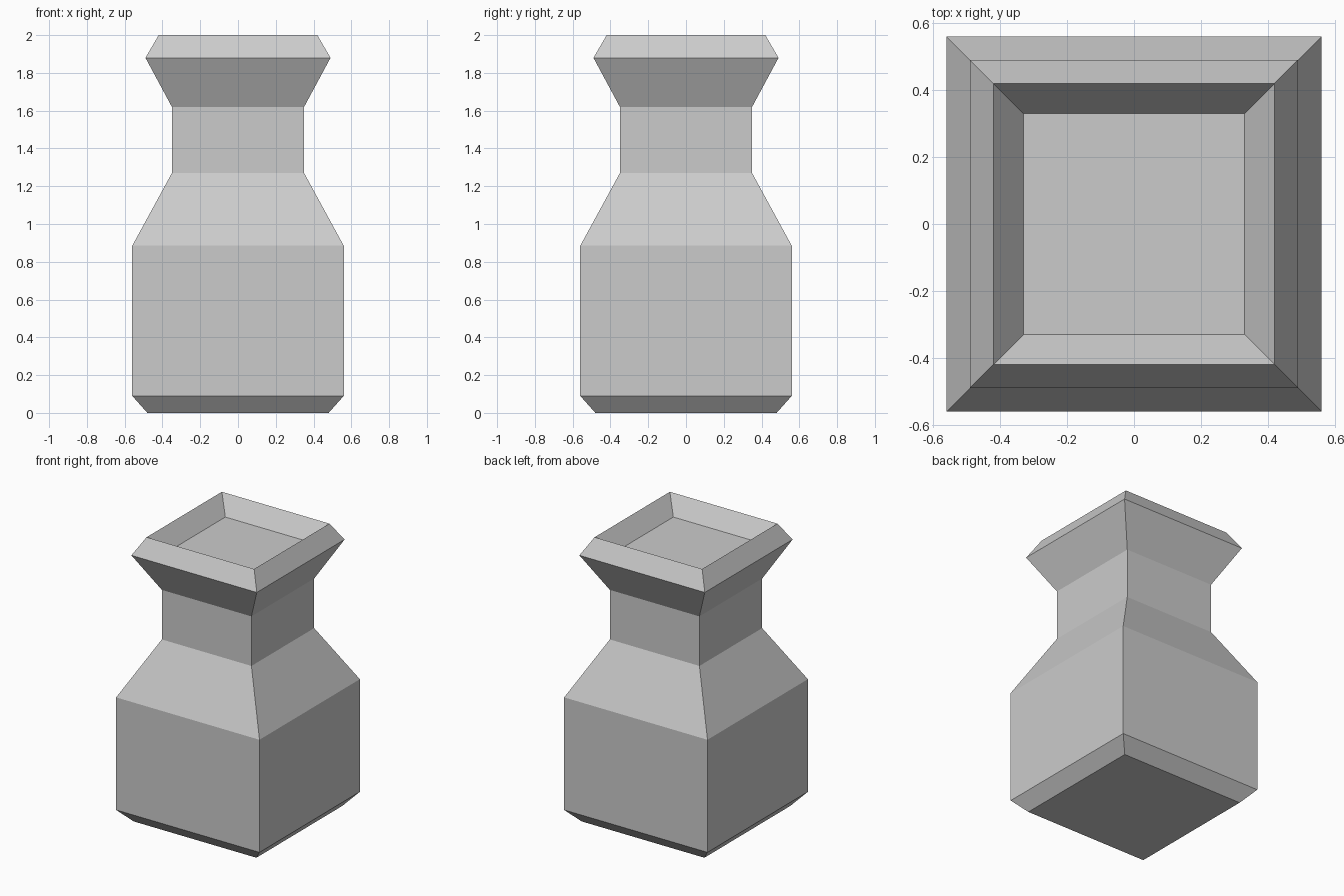
import bpy, bmesh
from mathutils import Vector

if "Cube" in bpy.data.objects:
    bpy.data.objects.remove(bpy.data.objects["Cube"])

# Square jar profile from base to rim, then down into the recess: (half width, height)
PROFILE = [(0.48, 0.0), (0.56, 0.09), (0.56, 0.885), (0.35, 1.27), (0.35, 1.62),
           (0.49, 1.88), (0.42, 2.0), (0.33, 1.88)]

# Cracked shards: each owns the region where its linear field (direction, offset) is largest
SHARDS = {
    "shard_lower_left": (Vector((0.0, 0.0, 0.0)), 0.0),
    "shard_front_left": (Vector((0.38, 0.285, 0.84)), -0.178),
    "shard_lower_right": (Vector((1.0, 0.043, 0.534)), -0.111),
    "shard_upper_right": (Vector((0.937, 0.419, 0.967)), -0.361),
    "shard_upper_back": (Vector((0.274, 0.854, 0.971)), -0.367),
    "shard_lower_back": (Vector((0.0, 0.93, -0.15)), 0.108),
}


def jar_mesh():
    """Closed jar made of stacked square rings."""
    bm = bmesh.new()
    rings = [[bm.verts.new((sx * w, sy * w, z))
              for sx, sy in ((-1, -1), (1, -1), (1, 1), (-1, 1))] for w, z in PROFILE]
    for low, high in zip(rings, rings[1:]):
        for i in range(4):
            j = (i + 1) % 4
            bm.faces.new((low[i], low[j], high[j], high[i]))
    bm.faces.new(rings[0][::-1])
    bm.faces.new(rings[-1])
    return bm


def cut(bm, normal, offset):
    """Keep the side where normal . p + offset > 0 and cap the cut."""
    bmesh.ops.bisect_plane(bm, geom=bm.verts[:] + bm.edges[:] + bm.faces[:], dist=1e-5,
                           plane_co=normal * (-offset / normal.length_squared),
                           plane_no=normal, clear_inner=True)
    rim = [e for e in bm.edges if e.is_boundary]
    if rim:
        bmesh.ops.triangle_fill(bm, edges=rim, use_beauty=True,
                                normal=-normal.normalized())


for name, (direction, offset) in SHARDS.items():
    bm = jar_mesh()
    for other, (d, o) in SHARDS.items():
        if other != name:
            cut(bm, direction - d, offset - o)
    # Merge the cap triangles into clean flat faces
    bmesh.ops.dissolve_limit(bm, angle_limit=0.002, verts=bm.verts[:], edges=bm.edges[:])
    bmesh.ops.recalc_face_normals(bm, faces=bm.faces[:])
    mesh = bpy.data.meshes.new(name)
    bm.to_mesh(mesh)
    bm.free()
    bpy.context.collection.objects.link(bpy.data.objects.new(name, mesh))
